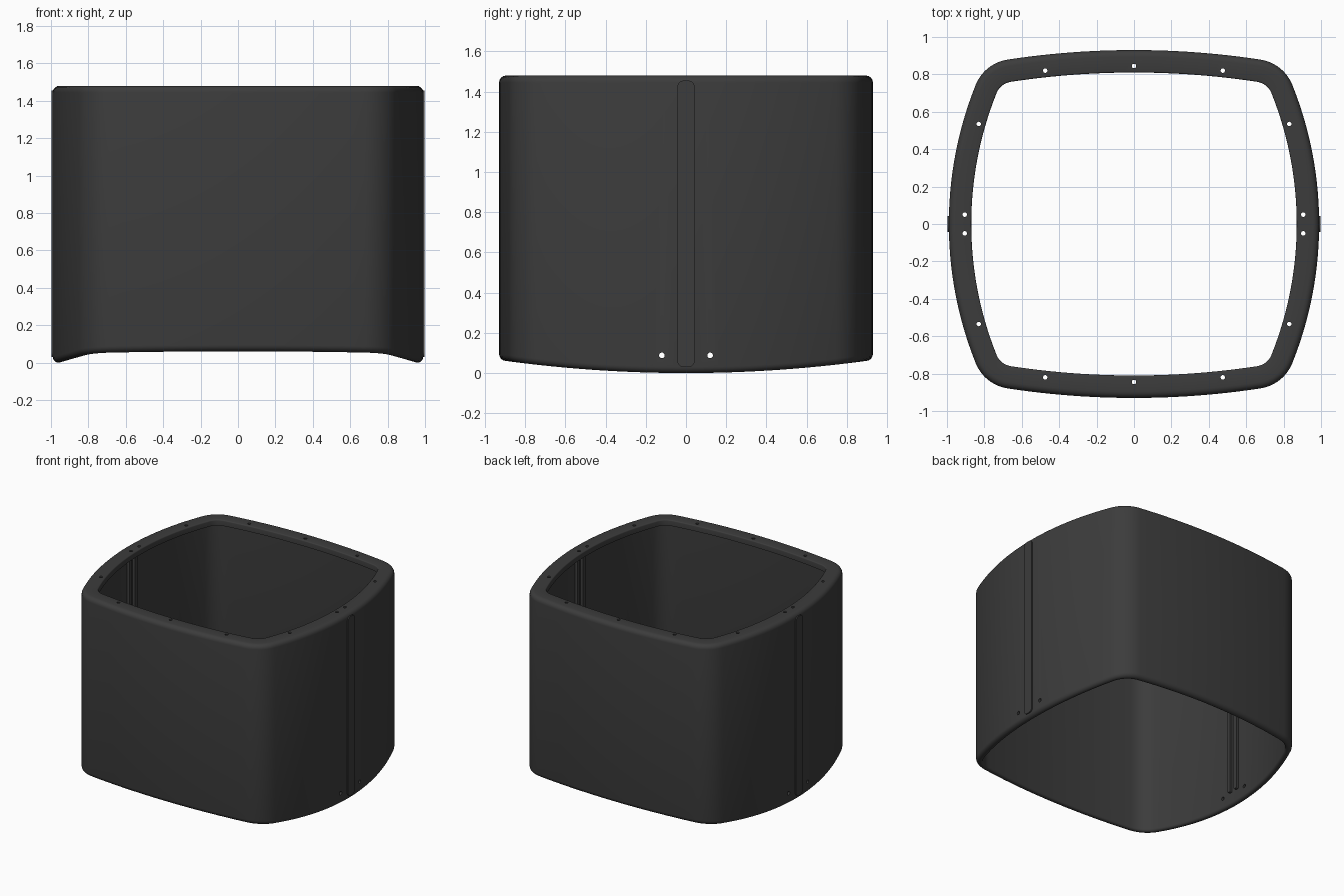
import bpy, bmesh, math
from mathutils import Matrix, Vector

if "Cube" in bpy.data.objects:
    bpy.data.objects.remove(bpy.data.objects["Cube"])

TOP = 1.48
R_SIDE, R_FRONT, R_CORNER = 2.0, 4.5, 0.22
C_SIDE = Vector((0.99 - R_SIDE, 0))
C_FRONT = Vector((0, 0.93 - R_FRONT))

mat = bpy.data.materials.new("dark_grey")
mat.diffuse_color = (0.045, 0.045, 0.045, 1)
mat.use_nodes = True
mat.node_tree.nodes["Principled BSDF"].inputs["Base Color"].default_value = mat.diffuse_color


def make_object(name, bm):
    bmesh.ops.recalc_face_normals(bm, faces=bm.faces)
    mesh = bpy.data.meshes.new(name)
    bm.to_mesh(mesh)
    bm.free()
    ob = bpy.data.objects.new(name, mesh)
    mesh.materials.append(mat)
    bpy.context.collection.objects.link(ob)
    return ob


def activate(ob):
    bpy.ops.object.select_all(action='DESELECT')
    ob.select_set(True)
    bpy.context.view_layer.objects.active = ob


# Corner fillet centre: tangent to both the side arc and the front arc
span = C_FRONT - C_SIDE
a, b, d = R_SIDE - R_CORNER, R_FRONT - R_CORNER, span.length
along = (a * a - b * b + d * d) / (2 * d)
height = math.sqrt(a * a - along * along)
u = span.normalized()
C_CORNER = max((C_SIDE + u * along + Vector((-u.y, u.x)) * height * s for s in (1, -1)),
               key=lambda p: p.y)


def outline(offset):
    """Bulged rounded square, moved inward by offset."""
    v1, v2 = C_CORNER - C_SIDE, C_CORNER - C_FRONT
    t1, t2 = math.atan2(v1.y, v1.x), math.atan2(v2.y, v2.x)

    def arc(c, r, start, end, n):
        return [(c.x + r * math.cos(start + (end - start) * i / n),
                 c.y + r * math.sin(start + (end - start) * i / n)) for i in range(n + 1)]
    quarter = (arc(C_SIDE, R_SIDE - offset, 0, t1, 14)[:-1]
               + arc(C_CORNER, R_CORNER - offset, t1, t2, 12)
               + arc(C_FRONT, R_FRONT - offset, t2, math.pi / 2, 12)[1:])
    half = quarter + [(-x, y) for x, y in quarter[-2::-1]]
    return half + [(x, -y) for x, y in half[-2:0:-1]]


def round_edge(cx, cz, r, start, end, n=5):
    return [(cx + r * math.cos(math.radians(start + (end - start) * i / n)),
             cz + r * math.sin(math.radians(start + (end - start) * i / n)))
            for i in range(n + 1)]


# Shell: cross-section of (inward offset, height), swept round the outline
section = (round_edge(0.035, TOP - 0.035, 0.035, 180, 90)
           + round_edge(0.112, TOP - 0.008, 0.008, 90, 0, 3)
           + [(0.12, TOP - 0.045), (0.05, TOP - 0.045)]
           + round_edge(0.03, 0.02, 0.02, 0, -90, 4)
           + round_edge(0.03, 0.03, 0.03, -90, -180)[1:])
bm = bmesh.new()
rings = []
for off, z in section:
    ring = []
    for x, y in outline(off):
        rise = 0.065 * (y / 0.93) ** 2 if z < 0.5 else 0   # arched lower edge
        ring.append(bm.verts.new((x, y, z + rise)))
    rings.append(ring)
count = len(rings[0])
for k, ring in enumerate(rings):
    nxt = rings[(k + 1) % len(rings)]
    for i in range(count):
        j = (i + 1) % count
        bm.faces.new((ring[i], ring[j], nxt[j], nxt[i]))
shell = make_object("drum_shell", bm)

# Screw holes in the rim flange and near the lower side edges
bm = bmesh.new()
spots = {(sx * x, sy * y) for x, y in ((0, 0.845), (0.475, 0.82), (0.83, 0.535), (0.905, 0.05))
         for sx in (1, -1) for sy in (1, -1)}
for x, y in sorted(spots):
    bmesh.ops.create_cone(bm, cap_ends=True, segments=16, radius1=0.012, radius2=0.012,
                          depth=0.2, matrix=Matrix.Translation((x, y, TOP)))
for y in (-0.12, 0.12):
    for x in (-0.97, 0.97):
        bmesh.ops.create_cone(bm, cap_ends=True, segments=16, radius1=0.014, radius2=0.014, depth=0.2,
                              matrix=Matrix.Translation((x, y, 0.088)) @ Matrix.Rotation(math.pi / 2, 4, 'Y'))
cutter = make_object("hole_cutter", bm)
cutter.hide_render = True
mod = shell.modifiers.new("holes", 'BOOLEAN')
mod.operation, mod.solver, mod.object = 'DIFFERENCE', 'EXACT', cutter
activate(shell)
bpy.ops.object.modifier_apply(modifier=mod.name)
bpy.data.objects.remove(cutter)
bpy.ops.object.shade_smooth_by_angle(angle=math.radians(35))


def plate(name, side, x0, x1, yc, width, z0, z1, r):
    """Upright round-cornered strip, thick along x."""
    h = width / 2 - r
    pts = (round_edge(yc + h, z1 - r, r, 0, 90) + round_edge(yc - h, z1 - r, r, 90, 180)
           + round_edge(yc - h, z0 + r, r, 180, 270) + round_edge(yc + h, z0 + r, r, 270, 360))
    bm = bmesh.new()
    face = bm.faces.new([bm.verts.new((side * x0, y, z)) for y, z in pts])
    out = bmesh.ops.extrude_face_region(bm, geom=[face], use_keep_orig=True)
    for v in out["geom"]:
        if isinstance(v, bmesh.types.BMVert):
            v.co.x = side * x1
    ob = make_object(name, bm)
    activate(ob)
    bpy.ops.object.shade_smooth_by_angle(angle=math.radians(35))


# Seam strips outside and guide rails inside, on both sides
for side, label in ((1, "right"), (-1, "left")):
    plate(f"{label}_seam_strip", side, 0.96, 0.998, 0, 0.085, 0.03, 1.455, 0.03)
    for y in (-0.035, 0.035):
        plate(f"{label}_guide_rail", side, 0.92, 0.95, y, 0.03, 0.1, 1.44, 0.008)
